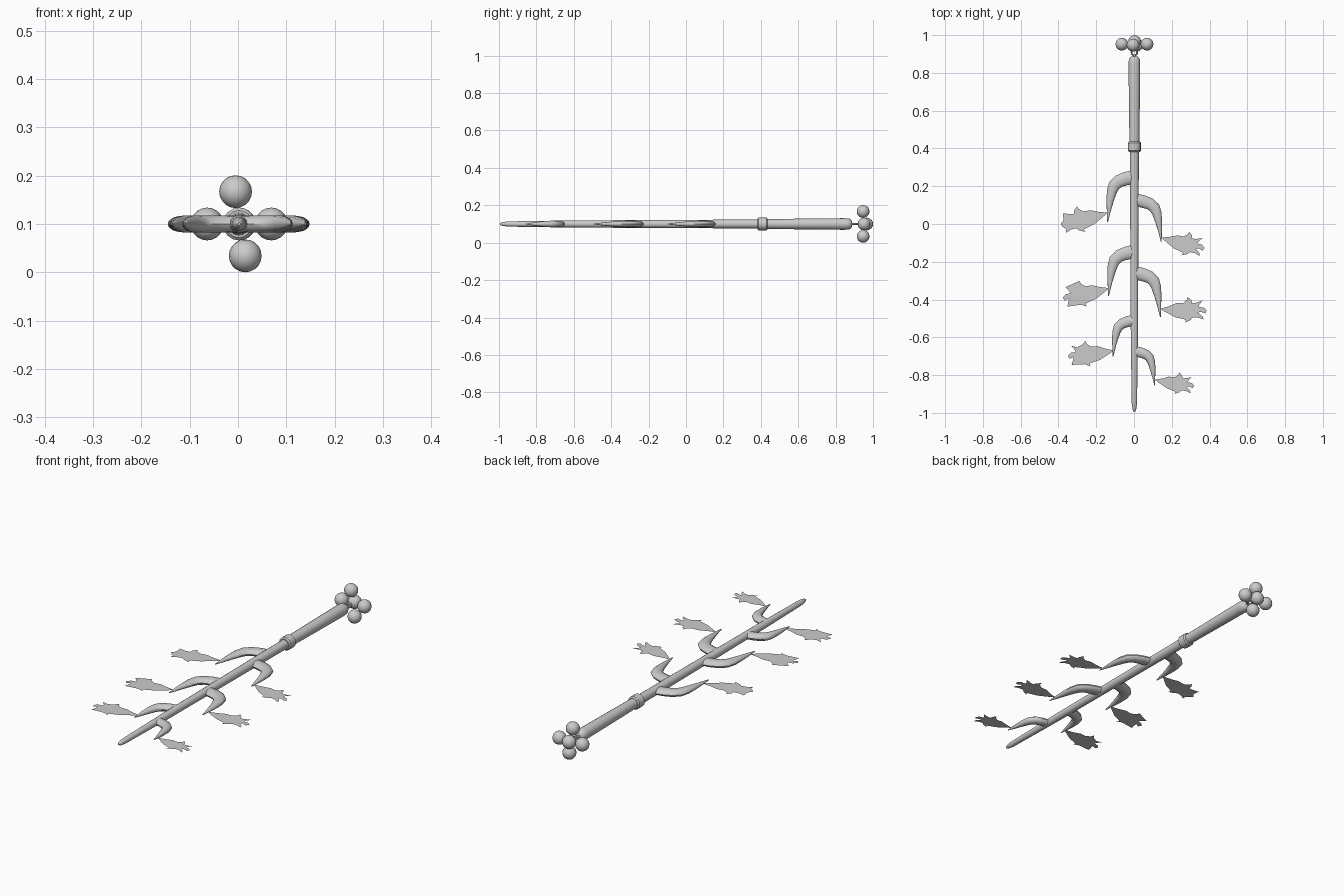
import bpy, bmesh, math
from mathutils import Vector

if "Cube" in bpy.data.objects:
    bpy.data.objects.remove(bpy.data.objects["Cube"])

ZC = 0.1  # height of the shaft axis


def finish(name, bm, smooth=True):
    bmesh.ops.recalc_face_normals(bm, faces=bm.faces)
    me = bpy.data.meshes.new(name)
    bm.to_mesh(me)
    bm.free()
    ob = bpy.data.objects.new(name, me)
    bpy.context.collection.objects.link(ob)
    if smooth:
        bpy.ops.object.select_all(action='DESELECT')
        ob.select_set(True)
        bpy.context.view_layer.objects.active = ob
        bpy.ops.object.shade_smooth_by_angle(angle=math.radians(40))
    return ob


def tube(name, stations, seg=16):
    """stations: (x, y, half width, half height); rings lie across the path."""
    bm = bmesh.new()
    pts = [Vector((s[0], s[1], ZC)) for s in stations]
    rings = []
    for i, (x, y, w, h) in enumerate(stations):
        d = (pts[min(i + 1, len(pts) - 1)] - pts[max(i - 1, 0)]).normalized()
        side = Vector((-d.y, d.x, 0))
        ring = []
        for k in range(seg):
            a = 2 * math.pi * k / seg
            ring.append(bm.verts.new(pts[i] + side * w * math.cos(a) + Vector((0, 0, h * math.sin(a)))))
        rings.append(ring)
    for a, b in zip(rings, rings[1:]):
        for k in range(seg):
            bm.faces.new((a[k], a[(k + 1) % seg], b[(k + 1) % seg], b[k]))
    bm.faces.new(rings[0])
    bm.faces.new(rings[-1])
    return finish(name, bm)


def shaft(name, profile):
    return tube(name, [(0.002, y, r, r) for y, r in profile])


# Shaft, collar and grip
shaft("blade_rod", [(-0.995, 0.003), (-0.985, 0.009), (-0.95, 0.014), (-0.6, 0.019), (0.0, 0.022), (0.40, 0.024)])
shaft("collar", [(0.382, 0.028), (0.388, 0.034), (0.43, 0.034), (0.436, 0.028)])
shaft("grip", [(0.42, 0.026), (0.65, 0.029), (0.85, 0.031), (0.872, 0.029), (0.884, 0.022), (0.888, 0.012)])

# Small link and pin holding the bells
bpy.ops.mesh.primitive_torus_add(location=(0.002, 0.908, ZC), major_radius=0.015, minor_radius=0.005,
                                 major_segments=16, minor_segments=8)
bpy.context.object.name = "pommel_link"
shaft("pommel_pin", [(0.88, 0.006), (0.895, 0.006)])
shaft("pommel_neck", [(0.92, 0.007), (0.96, 0.007)])

# Cluster of balls
for i, (x, y, z) in enumerate([(-0.005, 0.947, 0.167), (0.015, 0.947, 0.034), (-0.064, 0.952, 0.1),
                               (0.069, 0.952, 0.1), (0.003, 0.966, 0.1)]):
    bm = bmesh.new()
    bmesh.ops.create_uvsphere(bm, u_segments=16, v_segments=10, radius=0.034)
    bmesh.ops.translate(bm, verts=bm.verts, vec=(x, y, z))
    finish("ball_%d" % i, bm)

# Hooked branches: (side, root y, reach, drop)
BRANCHES = [(-1, 0.24, 0.147, 0.23), (1, 0.12, 0.152, 0.215), (-1, -0.155, 0.142, 0.225),
            (1, -0.267, 0.147, 0.225), (-1, -0.517, 0.117, 0.185), (1, -0.68, 0.115, 0.175)]
# along reach, along drop, half width, half height
HOOK = [(0.0, -0.04, .036, .017), (0.3, 0.0, .035, .018), (0.55, 0.06, .033, .018), (0.72, 0.16, .031, .018),
        (0.80, 0.30, .026, .017), (0.86, 0.50, .019, .014), (0.91, 0.75, .010, .009), (0.95, 1.0, .002, .002)]
for i, (s, y0, reach, drop) in enumerate(BRANCHES):
    k = drop / 0.225
    tube("branch_%d" % i, [(s * u * reach, y0 - v * drop, w * k, h) for u, v, w, h in HOOK], 12)

# Flat flames: (base x, base y, length, downward angle)
FLAMES = [(-0.138, 0.06, 0.25, 14), (0.143, -0.072, 0.23, 14), (-0.130, -0.34, 0.245, 12),
          (0.138, -0.45, 0.24, 2), (-0.105, -0.67, 0.24, 7), (0.110, -0.825, 0.205, 9)]
OUTLINE = [(0, 0), (.2, .07), (.35, .14), (.5, .15), (.58, .22), (.6, .29), (.68, .22), (.7, .15), (.8, .17),
           (.93, .22), (.86, .12), (.85, .07), (.95, .07), (1.03, .01), (1.0, -.06), (.9, -.03), (.84, -.05),
           (.94, -.13), (.97, -.2), (.85, -.16), (.73, -.16), (.68, -.22), (.56, -.28), (.58, -.22),
           (.5, -.2), (.35, -.17), (.2, -.1)]
for i, (bx, by, length, ang) in enumerate(FLAMES):
    s = 1 if bx > 0 else -1
    c, n = math.cos(math.radians(ang)), math.sin(math.radians(ang))
    bm = bmesh.new()
    vs = [bm.verts.new((bx + s * length * (u * c + v * n), by + length * (v * c - u * n), ZC)) for u, v in OUTLINE]
    f = bm.faces.new(vs)
    bmesh.ops.triangulate(bm, faces=[f])
    finish("flame_%d" % i, bm, False)
